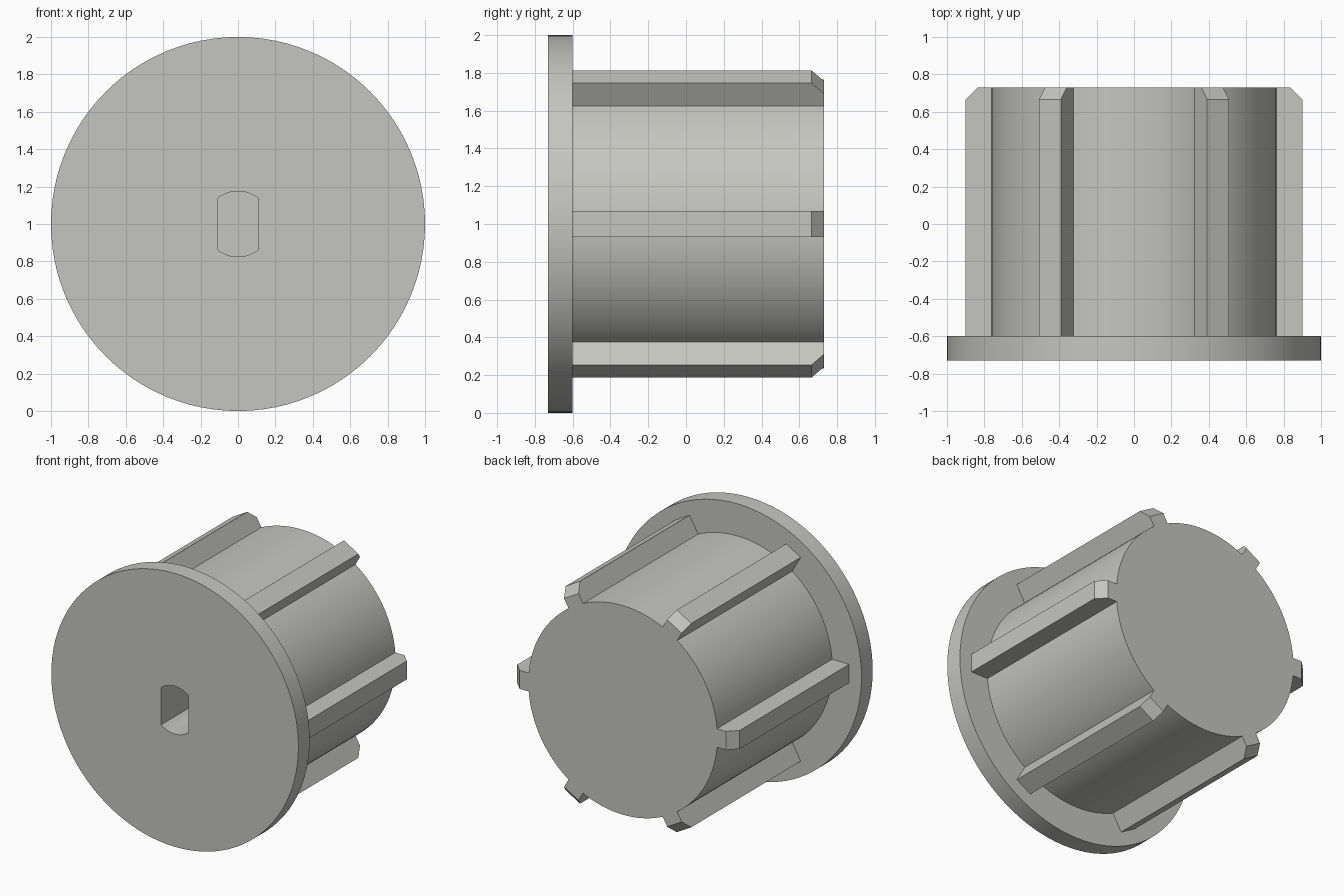
import bpy, bmesh, math
from mathutils import Matrix, Vector

if "Cube" in bpy.data.objects:
    bpy.data.objects.remove(bpy.data.objects["Cube"])

FRONT, SHOULDER, BACK = -0.73, -0.60, 0.73
DRUM_R, RIB_R, RIB_HALF, CHAMFER = 0.765, 0.90, 0.0675, 0.065
CENTRE = Vector((0, 0, 1))

grey = bpy.data.materials.new("light warm grey")
grey.diffuse_color = (0.56, 0.56, 0.53, 1)
grey.use_nodes = True
grey.node_tree.nodes["Principled BSDF"].inputs["Base Color"].default_value = grey.diffuse_color


def make_object(name, bm):
    bmesh.ops.remove_doubles(bm, verts=bm.verts, dist=1e-5)
    bmesh.ops.recalc_face_normals(bm, faces=bm.faces)
    mesh = bpy.data.meshes.new(name)
    bm.to_mesh(mesh)
    bm.free()
    mesh.materials.append(grey)
    obj = bpy.data.objects.new(name, mesh)
    bpy.context.collection.objects.link(obj)
    return obj


def activate(obj):
    bpy.ops.object.select_all(action='DESELECT')
    obj.select_set(True)
    bpy.context.view_layer.objects.active = obj


# Flange and drum: stacked rings around the y axis, capped at both ends
bm = bmesh.new()
SIDES = 96
rings = []
for r, y in [(1, FRONT), (1, SHOULDER), (DRUM_R, SHOULDER), (DRUM_R, BACK)]:
    rings.append([bm.verts.new(CENTRE + Vector((r * math.cos(a), y, r * math.sin(a))))
                  for a in (2 * math.pi * i / SIDES for i in range(SIDES))])
for lo, hi in zip(rings, rings[1:]):
    for i in range(SIDES):
        j = (i + 1) % SIDES
        bm.faces.new((lo[i], lo[j], hi[j], hi[i]))
bm.faces.new(rings[0])
bm.faces.new(rings[-1])
body = make_object("flanged_drum", bm)

# Blind shaft socket: a round bore with two flat sides
bm = bmesh.new()
BORE_R, BORE_HALF, BORE_END = 0.175, 0.11, 0.2
limit = math.acos(BORE_HALF / BORE_R)
arc = [limit + (math.pi - 2 * limit) * i / 12 for i in range(13)]
outline = [(BORE_R * math.cos(a), BORE_R * math.sin(a))
           for a in arc + [a + math.pi for a in arc]]
face = bm.faces.new([bm.verts.new(CENTRE + Vector((x, FRONT - 0.1, z))) for x, z in outline])
ext = bmesh.ops.extrude_face_region(bm, geom=[face])
bmesh.ops.translate(bm, vec=(0, BORE_END - FRONT + 0.1, 0),
                    verts=[g for g in ext["geom"] if isinstance(g, bmesh.types.BMVert)])
cutter = make_object("socket_cutter", bm)
cutter.hide_render = True

mod = body.modifiers.new("socket", 'BOOLEAN')
mod.operation = 'DIFFERENCE'
mod.solver = 'EXACT'
mod.object = cutter
activate(body)
bpy.ops.object.modifier_apply(modifier=mod.name)
bpy.data.objects.remove(cutter)
bpy.ops.object.shade_smooth_by_angle(angle=math.radians(30))

# Six ribs with a chamfered back end, open where they meet the drum and flange
bm = bmesh.new()
root = math.sqrt(DRUM_R ** 2 - RIB_HALF ** 2) - 0.002
profile = [(root, SHOULDER), (RIB_R, SHOULDER), (RIB_R, BACK - CHAMFER),
           (RIB_R - CHAMFER, BACK), (root, BACK)]
for k in range(6):
    turn = Matrix.Rotation(k * math.pi / 3, 3, 'Y')
    left, right = ([bm.verts.new(CENTRE + turn @ Vector((x, y, s * RIB_HALF)))
                    for x, y in profile] for s in (-1, 1))
    bm.faces.new(left)
    bm.faces.new(right[::-1])
    for i in (1, 2, 3):
        bm.faces.new((left[i], right[i], right[i + 1], left[i + 1]))
make_object("ribs", bm)
